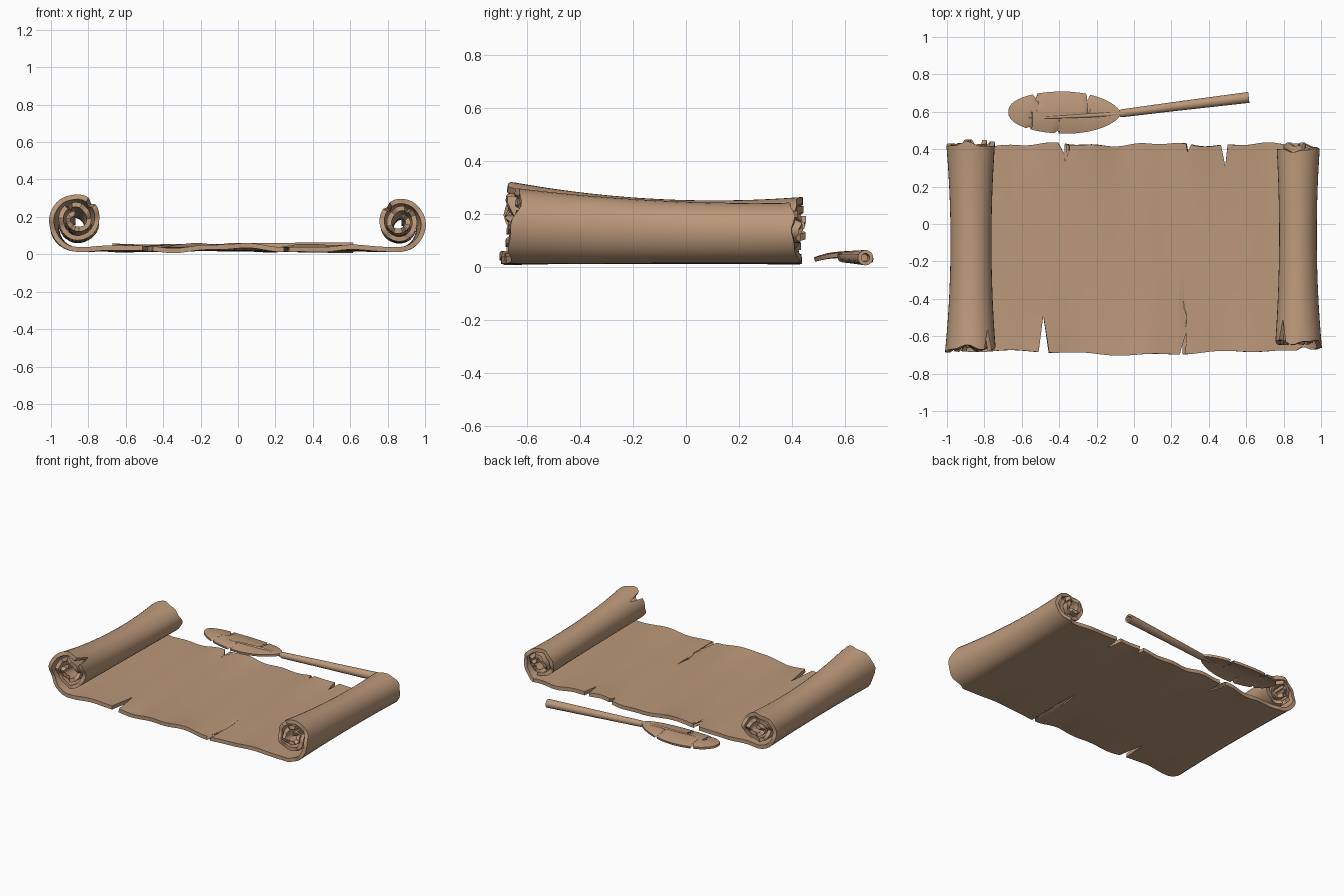
import bpy, bmesh, math
from math import sin, cos, pi, exp, sqrt

if "Cube" in bpy.data.objects:
    bpy.data.objects.remove(bpy.data.objects["Cube"])

tan = bpy.data.materials.new("parchment_tan")
tan.diffuse_color = (0.50, 0.315, 0.195, 1)
tan.use_nodes = True
tan.node_tree.nodes["Principled BSDF"].inputs["Base Color"].default_value = tan.diffuse_color


def make_object(name, rows, closed=False, thickness=0, angle=40):
    """Skin a grid of points (list of equal-length rows) into an object."""
    bm = bmesh.new()
    grid = [[bm.verts.new(p) for p in row] for row in rows]
    n = len(grid[0])
    for a, b in zip(grid, grid[1:]):
        for i in range(n if closed else n - 1):
            j = (i + 1) % n
            bm.faces.new((a[i], a[j], b[j], b[i]))
    if closed:
        bm.faces.new(grid[0])
        bm.faces.new(grid[-1])
    bmesh.ops.recalc_face_normals(bm, faces=bm.faces)
    me = bpy.data.meshes.new(name)
    bm.to_mesh(me)
    bm.free()
    ob = bpy.data.objects.new(name, me)
    bpy.context.collection.objects.link(ob)
    me.materials.append(tan)
    bpy.context.view_layer.objects.active = ob
    ob.select_set(True)
    if thickness:
        mod = ob.modifiers.new("thickness", 'SOLIDIFY')
        mod.thickness = thickness
        mod.offset = 0
        bpy.ops.object.modifier_apply(modifier=mod.name)
    bpy.ops.object.shade_smooth_by_angle(angle=math.radians(angle))
    ob.select_set(False)
    return ob


def quad(y, a, b, c):
    """Parabola through a (front), b (middle) and c (back)."""
    t = max(-1, min(1, (y + 0.13) / 0.56))
    return b + (c - a) / 2 * t + ((a + c) / 2 - b) * t * t


# ---- scroll: flat sheet with a spiral roll on each side ----
# centre x, x scales and z scales (front, middle, back)
ROLL = {-1: (-0.862, (1.0, 0.78, 0.95), (1.0, 0.76, 0.78)),
        1: (0.868, (0.93, 0.71, 0.84), (0.92, 0.74, 0.71))}
TURNS = 2.45 * 2 * pi
STEPS = 76
BASE = 0.026


def spiral_radius(t):
    r = 0.1 - 0.045 * (t / (2 * pi) - 1) + 0.02 * exp(-t * t)
    return r * (1 + 0.06 * sin(2.3 * t) * min(1, max(0, t - 5) / 3))


def roll_point(side, t, y):
    cx, sx, sz = ROLL[side]
    r = spiral_radius(t)
    return (cx + side * r * sin(t) * quad(y, *sx), y,
            BASE + (0.165 - r * cos(t)) * quad(y, *sz))


def flat_point(x, y):
    fade = max(0, 1 - (x / 0.8) ** 4)
    edge = min(1, abs(y + 0.13) / 0.56) ** 3
    wave = 0.008 + 0.011 * sin(9 * x + 3 + 2 * y) + 0.004 * sin(23 * x)
    return (x, y, BASE + fade * (0.2 + 0.8 * edge) * wave)


# tears: left mouth, tip x, right mouth, tip y
front_tears = [(-0.51, -0.485, -0.465, -0.49), (0.245, 0.29, 0.262, -0.51)]
back_tears = [(-0.405, -0.36, -0.365, 0.34), (0.28, 0.288, 0.302, 0.385),
              (0.465, 0.488, 0.495, 0.31)]


def flat_lo(x):
    return -0.69 + 0.01 * cos(5 * x) * -1 + 0.005 * sin(17 * x) + 0.02 * max(0, abs(x) - 0.6)


def flat_hi(x):
    return 0.425 + 0.007 * sin(11 * x) + 0.005 * sin(27 * x + 1)


columns = []                      # (x order, front end, back end) for the flat part
xs = [-0.862 + 1.73 * i / 60 for i in range(61)]
tears = front_tears + back_tears
xs = [x for x in xs if all(x < min(t[:3]) - 0.008 or x > max(t[:3]) + 0.008 for t in tears)]
flat = [((x, x), flat_lo(x), flat_hi(x)) for x in xs]
for l, tip, r, ty in front_tears:
    m = (l + r) / 2
    flat += [((l, l), flat_lo(l), flat_hi(l)), ((m, tip), ty, flat_hi(m)), ((r + 0.01, r + 0.01), flat_lo(r), flat_hi(r))]
for l, tip, r, ty in back_tears:
    m = (l + r) / 2
    flat += [((l, l), flat_lo(l), flat_hi(l)), ((m, tip), flat_lo(m), ty), ((r + 0.006, r + 0.006), flat_lo(r), flat_hi(r))]
flat.sort(key=lambda c: c[0][0])

V = [0.5 - 0.5 * cos(pi * i / 26) for i in range(27)]


def roll_rows(side):
    rows = []
    for i in range(1, STEPS + 1):
        t = TURNS * i / STEPS
        k = min(1, t / 2.5)
        rough = 0.012 * sin(3.1 * t + side) + 0.006 * sin(7 * t)
        if side < 0:
            lo, hi = -0.685 + 0.02 * k + rough, 0.425 + 0.035 * max(0, t / TURNS - 0.5) + rough * k
        else:
            lo, hi = -0.68 + 0.05 * k + rough, 0.425 - 0.03 * k * (t < 9) + rough * 0.7
        if i in (19, 44):         # small cracks in the roll ends
            lo += 0.11
        if i == 33:
            hi -= 0.05
        rows.append([roll_point(side, t, lo + (hi - lo) * v) for v in V])
    return rows


sheet = []
for (x0, tip), lo, hi in flat:
    row = []
    for v in V:
        y = lo + (hi - lo) * v
        w = (1 - v) if lo > -0.6 else v
        row.append(flat_point(x0 + (tip - x0) * w ** 3, y))
    sheet.append(row)
make_object("scroll_parchment", roll_rows(-1)[::-1] + sheet + roll_rows(1), thickness=0.026)

# ---- feather vane of the quill ----
# notch: mouth x, tip x, y of the tip
upper_notches = [(-0.53, -0.51, 0.655), (-0.245, -0.27, 0.615)]
lower_notches = [(-0.565, -0.53, 0.53), (-0.415, -0.395, 0.51)]


def vane_edges(x):
    u = max(-1, min(1, (x + 0.372) / 0.3))
    h = sqrt(1 - u * u) ** (1.25 if u > 0 else 0.9)
    mid = 0.595 - 0.004 * u
    return mid - 0.108 * h - 0.002, mid + 0.109 * h + 0.002


notches = upper_notches + lower_notches
fx = [-0.372 - 0.3 * cos(pi * i / 36) for i in range(37)]
fx = [x for x in fx if all(abs(x - n[0]) > 0.014 for n in notches)]
cols = [(x, x, *vane_edges(x), 0) for x in fx]
for m, tip, ty in notches:
    for d in (-0.012, 0.012):
        cols.append((m + d, m + d, *vane_edges(m + d), 0))
    lo, hi = vane_edges(m)
    cols.append((m, tip, lo, ty, 1) if ty > 0.6 else (m, tip, ty, hi, -1))
cols.sort()
vane = []
for x, tip, lo, hi, s in cols:
    row = []
    for i in range(13):
        v = i / 12
        w = {0: 0, 1: v, -1: 1 - v}[s]
        y = lo + (hi - lo) * v
        z = 0.042 - 0.016 * ((y - 0.59) / 0.11) ** 2 + 0.008 * ((x + 0.3) / 0.37) ** 2
        row.append((x + (tip - x) * w ** 2, y, z))
    vane.append(row)
make_object("quill_feather", vane, thickness=0.016)

# ---- quill shaft: rib along the feather, widening to a hollow open tube ----
path = [(-0.56, 0.566, 0.048, 0.003), (-0.40, 0.572, 0.046, 0.008),
        (-0.20, 0.582, 0.044, 0.012), (-0.085, 0.590, 0.040, 0.014),
        (-0.065, 0.592, 0.038, 0.021), (0.20, 0.626, 0.037, 0.024),
        (0.614, 0.677, 0.035, 0.029), (0.614, 0.677, 0.035, 0.016),
        (0.57, 0.672, 0.035, 0.013)]
rings = [[(x - 0.12 * r * cos(a), y + r * cos(a), z + r * sin(a))
          for a in (2 * pi * i / 16 for i in range(16))] for x, y, z, r in path]
make_object("quill_shaft", rings, closed=True)
